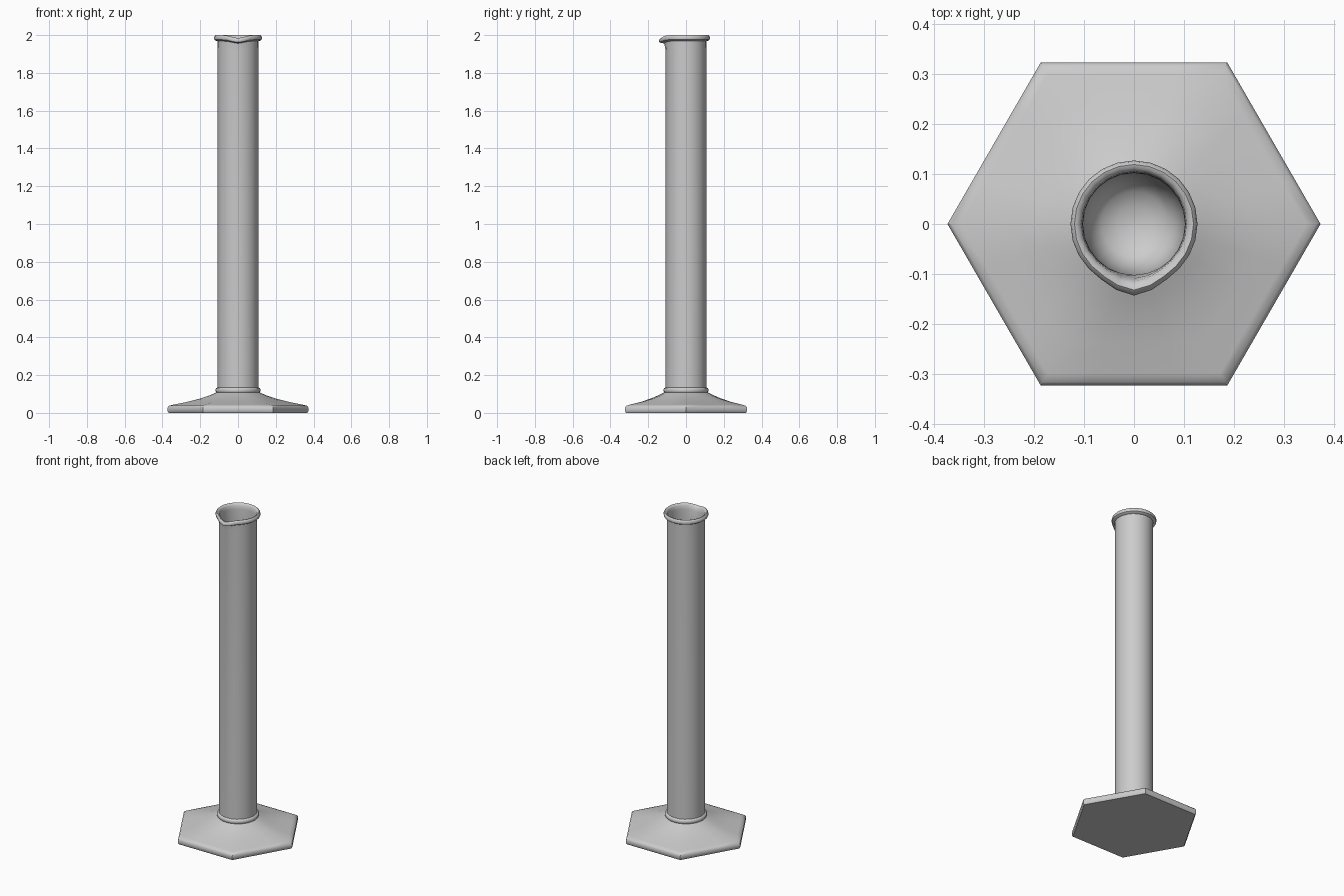
import bpy, bmesh
from math import pi, cos, sin, exp, radians

if "Cube" in bpy.data.objects:
    bpy.data.objects.remove(bpy.data.objects["Cube"])

SEG = 24


def hex_radius(a):
    """Radius of a unit hexagon (corner on +x) in direction a."""
    return cos(pi / 6) / cos(a % (pi / 3) - pi / 6)


def lathe(name, rings, cap_first=False, cap_last=False):
    """rings: (radius, z, hexagon blend, spout push outwards, spout drop)."""
    bm = bmesh.new()
    loops = []
    for r, z, hexa, push, drop in rings:
        loop = []
        for i in range(SEG):
            a = 2 * pi * i / SEG
            off = (a - 1.5 * pi) / 0.36          # distance from the -y spout
            w = exp(-off * off)
            rad = r * (1 + hexa * (hex_radius(a) - 1)) + push * w
            loop.append(bm.verts.new((rad * cos(a), rad * sin(a), z - drop * w)))
        loops.append(loop)
    for lo, hi in zip(loops, loops[1:]):
        for i in range(SEG):
            j = (i + 1) % SEG
            bm.faces.new((lo[i], lo[j], hi[j], hi[i]))
    if cap_first:
        bm.faces.new(loops[0][::-1])
    if cap_last:
        bm.faces.new(loops[-1])
    me = bpy.data.meshes.new(name)
    bm.to_mesh(me)
    bm.free()
    ob = bpy.data.objects.new(name, me)
    bpy.context.collection.objects.link(ob)
    bpy.context.view_layer.objects.active = ob
    ob.select_set(True)
    bpy.ops.object.shade_smooth_by_angle(angle=radians(40))
    ob.select_set(False)
    return ob


# Hexagonal foot sweeping up into a round collar
foot = [(0.366, 0.0, 1), (0.373, 0.008, 1), (0.373, 0.028, 1), (0.365, 0.038, 1),
        (0.345, 0.043, 1), (0.27, 0.058, 0.85), (0.20, 0.076, 0.5), (0.15, 0.093, 0.2),
        (0.115, 0.108, 0), (0.119, 0.114, 0), (0.119, 0.124, 0), (0.115, 0.131, 0),
        (0.108, 0.134, 0)]
lathe("hexagonal_foot", [(r, z, h, 0, 0) for r, z, h in foot], cap_first=True)

# Hollow tube: outer wall, beaded rim with pouring spout, inner wall, bowl floor
tube = [(0.108, 0.134, 0, 0), (0.108, 1.92, 0, 0), (0.109, 1.968, 0.006, 0.012),
        (0.118, 1.971, 0.014, 0.013), (0.125, 1.976, 0.016, 0.014),
        (0.127, 1.985, 0.016, 0.015), (0.125, 1.994, 0.015, 0.016),
        (0.119, 2.0, 0.013, 0.016), (0.112, 1.998, 0.011, 0.016),
        (0.105, 1.988, 0.010, 0.014), (0.103, 1.965, 0.006, 0.01),
        (0.102, 1.91, 0, 0), (0.100, 0.24, 0, 0), (0.086, 0.155, 0, 0),
        (0.065, 0.132, 0, 0), (0.035, 0.118, 0, 0), (0.006, 0.114, 0, 0)]
lathe("cylinder_tube", [(r, z, 0, p, d) for r, z, p, d in tube], cap_last=True)
